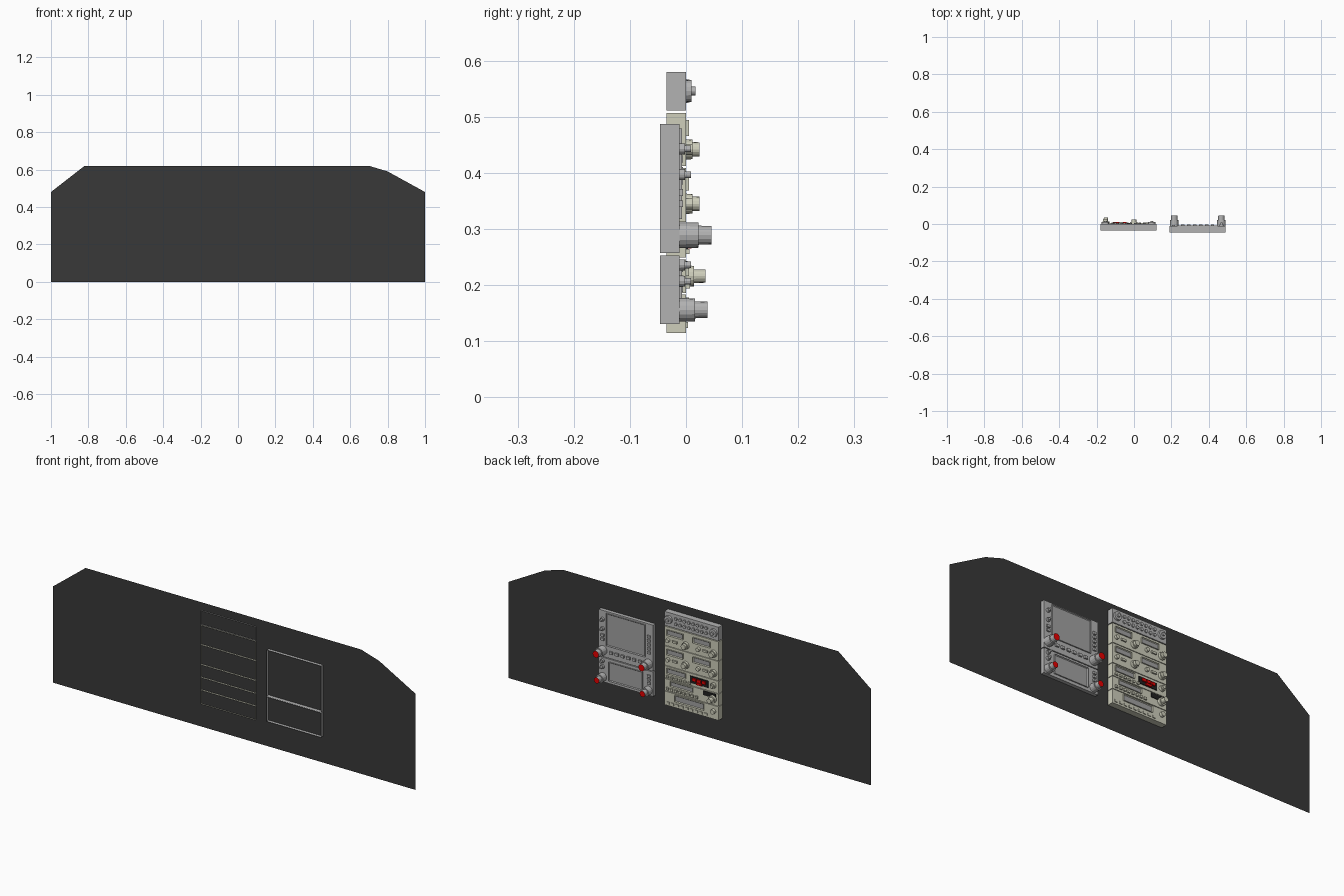
import bpy, bmesh, math
from mathutils import Matrix, Vector

if "Cube" in bpy.data.objects:
    bpy.data.objects.remove(bpy.data.objects["Cube"])


def mat(name, c):
    m = bpy.data.materials.new(name)
    m.diffuse_color = (*c, 1)
    m.use_nodes = True
    m.node_tree.nodes["Principled BSDF"].inputs["Base Color"].default_value = m.diffuse_color
    return m


PANEL = mat("panel charcoal", (0.04, 0.04, 0.04))
GREY = mat("unit grey", (0.45, 0.45, 0.45))
SCREEN = mat("screen grey", (0.36, 0.36, 0.36))
CREAM = mat("unit cream", (0.62, 0.62, 0.5))
BLACK = mat("black", (0.015, 0.015, 0.015))
RED = mat("red", (0.8, 0.0, 0.0))


def finish(name, bm, mats):
    me = bpy.data.meshes.new(name)
    bm.to_mesh(me)
    bm.free()
    for m in mats:
        me.materials.append(m)
    ob = bpy.data.objects.new(name, me)
    bpy.context.collection.objects.link(ob)
    return ob


def add_block(bm, x0, x1, z0, z1, y0, y1):
    """Box without its hidden rear (-y) face; returns the visible +y face."""
    r = bmesh.ops.create_cube(bm, size=1)
    for v in r["verts"]:
        v.co = ((x0 + x1) / 2 + v.co.x * (x1 - x0), (y0 + y1) / 2 + v.co.y * (y1 - y0),
                (z0 + z1) / 2 + v.co.z * (z1 - z0))
    faces = {f for v in r["verts"] for f in v.link_faces}
    for f in faces:
        f.normal_update()
    rear = [f for f in faces if f.normal.y < -0.9]
    face = [f for f in faces if f.normal.y > 0.9][0]
    bmesh.ops.delete(bm, geom=rear, context='FACES_ONLY')
    return face


def blocks(name, rects, y0, y1, m):
    """Many buttons given as (centre x, centre z, width, height)."""
    bm = bmesh.new()
    for x, z, w, h in rects:
        add_block(bm, x - w / 2, x + w / 2, z - h / 2, z + h / 2, y0, y1)
    return finish(name, bm, [m])


def knobs(name, spots, steps, m, cap=None, seg=16):
    """Stepped knobs pointing to +y; steps are (radius, y start, y end)."""
    bm = bmesh.new()
    for x, z in spots:
        for i, (r, y0, y1) in enumerate(steps):
            M = Matrix.Translation((x, (y0 + y1) / 2, z)) @ Matrix.Rotation(-math.pi / 2, 4, 'X')
            g = bmesh.ops.create_cone(bm, cap_ends=True, segments=seg, radius1=r, radius2=r * 0.97,
                                      depth=y1 - y0, matrix=M)
            if cap and i == len(steps) - 1:
                for f in {f for v in g["verts"] for f in v.link_faces}:
                    f.normal_update()
                    if f.normal.y > 0.9:
                        f.material_index = 1
    ob = finish(name, bm, [m] + ([cap] if cap else []))
    return ob


def row(x0, x1, n, z, w, h):
    return [(x0 + (x1 - x0) * i / (n - 1), z, w, h) for i in range(n)]


# Flat instrument panel sheet
bm = bmesh.new()
outline = [(-1, 0), (-1, .48), (-.82, .62), (.7, .62), (.8, .59), (1, .48), (1, 0)]
bm.faces.new([bm.verts.new((x, -.03, z)) for x, z in outline])
finish("instrument_panel", bm, [PANEL])


# Radio and display housings, open at the rear
def housing(name, x0, x1, z0, z1, y0, y1, m):
    bm = bmesh.new()
    add_block(bm, x0, x1, z0, z1, y0, y1)
    return finish(name, bm, [m])


def screen(name, x0, x1, z0, z1, y, m, frame):
    """Raised frame with a recessed display face."""
    bm = bmesh.new()
    f = add_block(bm, x0, x1, z0, z1, y, y + .005)
    bmesh.ops.inset_region(bm, faces=[f], thickness=.005)
    bmesh.ops.translate(bm, verts=f.verts, vec=Vector((0, -.004, 0)))
    f.material_index = 1
    return finish(name, bm, [frame, m])


# ---- Display stack ----
F = -.012
housing("upper_display_housing", .19, .49, .257, .487, F - .034, F, GREY)
housing("lower_display_housing", .19, .49, .131, .253, F - .034, F, GREY)
screen("upper_screen", .232, .447, .318, .479, F, SCREEN, GREY)
screen("lower_screen", .247, .433, .145, .240, F, SCREEN, GREY)
knobs("upper_large_knobs", [(.215, .289), (.467, .289)],
      [(.023, F, .022), (.017, .022, .045)], GREY, RED)
knobs("lower_large_knobs", [(.215, .156), (.467, .156)],
      [(.021, F, .016), (.015, .016, .038)], GREY, RED)
knobs("display_small_knobs", [(.468, .443), (.468, .397), (.468, .236), (.468, .207)],
      [(.010, F, -.002), (.006, -.002, .009)], GREY, seg=12)
blocks("upper_softkeys", row(.26, .42, 6, .288, .018, .013), F, -.004, GREY)
blocks("upper_side_keys", [(.211, z, .016, .012) for z in (.345, .365, .385, .405, .425)]
       + [(.468, z, .018, .012) for z in (.345, .365)], F, -.005, GREY)
blocks("lower_side_keys", [(.211, z, .016, .011) for z in (.193, .211, .229)], F, -.005, GREY)

# ---- Radio stack ----
units = [("audio", .511, .58, GREY), ("upper_radio", .412, .507, CREAM),
         ("lower_radio", .313, .409, CREAM), ("direction_finder", .249, .310, CREAM),
         ("transponder", .186, .246, CREAM), ("autopilot", .115, .183, CREAM)]
for name, z0, z1, m in units:
    housing(name + "_housing", -.18, .12, z0, z1, -.035, 0, m)

# Audio panel: two rows of round buttons between two knobs
knobs("audio_knobs", [(.095, .546), (-.153, .546)], [(.020, 0, .010), (.008, .010, .017)], GREY)
knobs("audio_buttons", [(.055 - i * .024, z) for i in range(8) for z in (.533, .559)],
      [(.008, 0, .006)], GREY, seg=10)

# Twin radios: windows, keys and tuning knobs
for name, z in (("upper_radio", .442), ("lower_radio", .345)):
    for side, x0, x1 in (("left", .015, .105), ("right", -.135, -.04)):
        screen(f"{name}_{side}_window", x0, x1, z + .024, z + .052, 0, SCREEN, CREAM)
    knobs(name + "_tuning_knobs", [(.0, z), (-.153, z)],
          [(.018, 0, .012), (.013, .012, .024)], CREAM)
    knobs(name + "_volume_knobs", [(.098, z), (-.07, z)], [(.010, 0, .012)], CREAM, seg=12)
    blocks(name + "_keys", [(.06, z, .026, .010), (-.108, z, .026, .010)], 0, .007, CREAM)

# Direction finder: black plate and red digits and keys
screen("finder_window", .0, .105, .275, .302, 0, SCREEN, CREAM)
blocks("finder_black_plate", [(-.075, .281, .10, .034)], 0, .004, BLACK)
blocks("finder_red_keys", [(-.05, .285, .02, .014), (-.076, .285, .02, .014),
                           (-.102, .285, .02, .014), (-.076, .270, .03, .010)], .004, .010, RED)
blocks("finder_keys", row(-.02, .1, 6, .260, .014, .009), 0, .006, CREAM)
knobs("finder_knob", [(-.153, .283)], [(.014, 0, .012), (.008, .012, .02)], CREAM)

# Transponder: display, key row, black label and large knob
screen("transponder_window", -.04, .085, .216, .241, 0, SCREEN, CREAM)
blocks("transponder_keys", row(-.06, .1, 8, .200, .013, .012), 0, .007, CREAM)
blocks("transponder_black_plate", [(-.13, .232, .07, .022)], 0, .003, BLACK)
knobs("transponder_knob", [(-.150, .216)], [(.019, 0, .014), (.012, .014, .035)], CREAM)

# Autopilot: display above a key row
screen("autopilot_window", -.10, .06, .146, .178, 0, SCREEN, CREAM)
blocks("autopilot_keys", row(-.11, .1, 9, .129, .016, .011), 0, .004, CREAM)
knobs("autopilot_knob", [(-.153, .155)], [(.012, 0, .014)], CREAM, seg=12)
